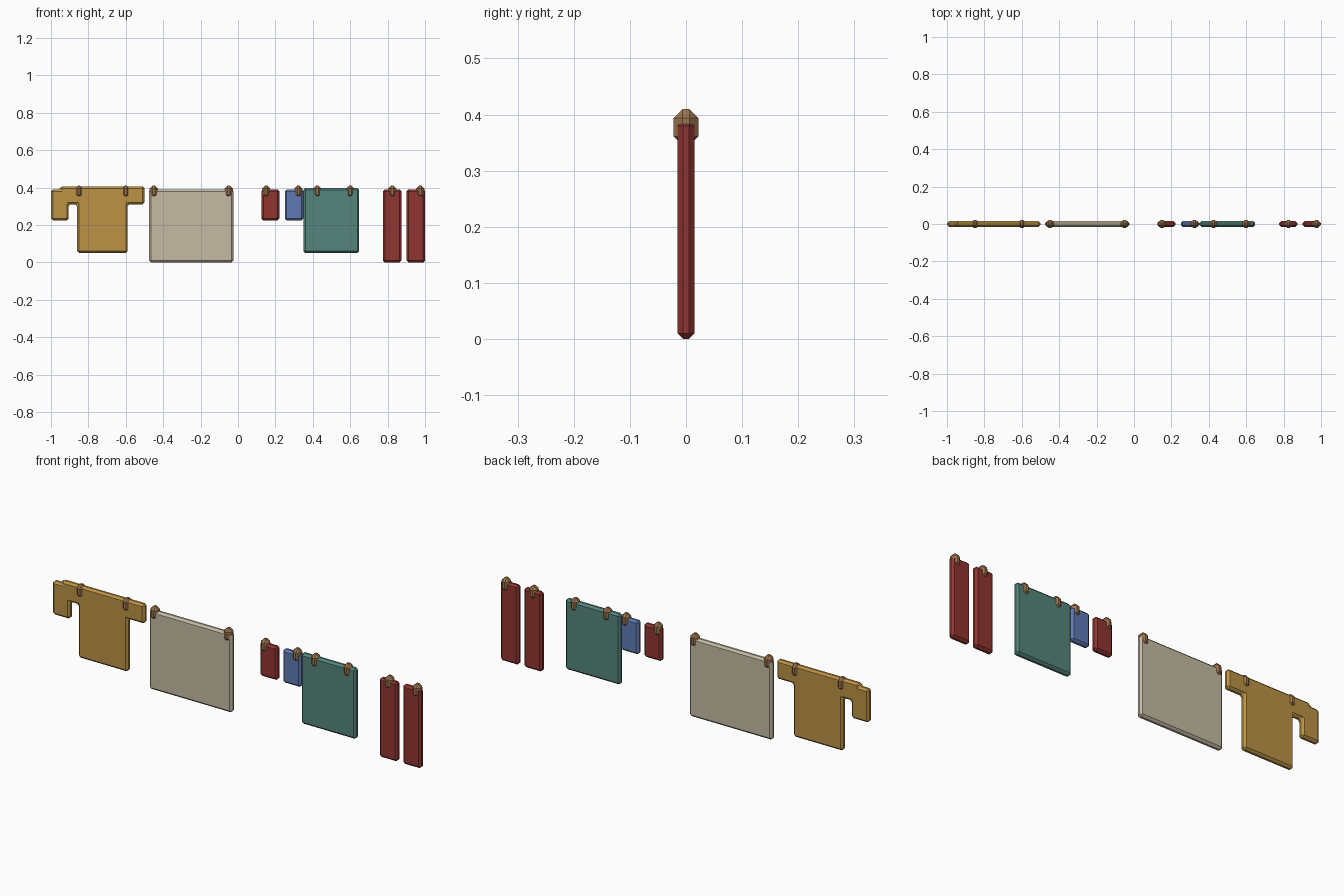
import bpy
import bmesh

cube = bpy.data.objects.get("Cube")
if cube:
    bpy.data.objects.remove(cube, do_unlink=True)


def make_material(name, rgb):
    mat = bpy.data.materials.new(name)
    mat.use_nodes = True
    mat.diffuse_color = (*rgb, 1)
    mat.node_tree.nodes["Principled BSDF"].inputs["Base Color"].default_value = (*rgb, 1)
    return mat


mustard = make_material("mustard cloth", (0.50, 0.29, 0.06))
linen = make_material("linen cloth", (0.56, 0.50, 0.37))
red = make_material("red cloth", (0.28, 0.035, 0.03))
blue = make_material("blue cloth", (0.12, 0.195, 0.46))
teal = make_material("teal cloth", (0.09, 0.235, 0.20))
wood = make_material("peg wood", (0.34, 0.18, 0.075))


def slab(name, outline, half_depth, bevel, mat):
    """Extrude an x-z outline through y and chamfer every edge."""
    bm = bmesh.new()
    face = bm.faces.new([bm.verts.new((x, -half_depth, z)) for x, z in outline])
    ext = bmesh.ops.extrude_face_region(bm, geom=[face])
    moved = [v for v in ext["geom"] if isinstance(v, bmesh.types.BMVert)]
    bmesh.ops.translate(bm, verts=moved, vec=(0, 2 * half_depth, 0))
    bmesh.ops.recalc_face_normals(bm, faces=bm.faces)
    bmesh.ops.bevel(bm, geom=bm.edges[:], offset=bevel, segments=1,
                    profile=0.5, affect='EDGES')
    bmesh.ops.recalc_face_normals(bm, faces=bm.faces)
    mesh = bpy.data.meshes.new(name)
    bm.to_mesh(mesh)
    bm.free()
    mesh.materials.append(mat)
    obj = bpy.data.objects.new(name, mesh)
    bpy.context.collection.objects.link(obj)
    return obj


def rect(x0, x1, z0, z1):
    return [(x0, z0), (x1, z0), (x1, z1), (x0, z1)]


CLOTH, CHAMFER = 0.015, 0.01

# Shirt: body, one straight sleeve and one hanging sleeve in a single outline
shirt = [(-0.86, 0.05), (-0.59, 0.05), (-0.59, 0.31), (-0.50, 0.31),
         (-0.50, 0.405), (-0.95, 0.405), (-0.95, 0.39), (-1.0, 0.39),
         (-1.0, 0.225), (-0.905, 0.225), (-0.905, 0.31), (-0.86, 0.31)]
slab("shirt", shirt, CLOTH, CHAMFER, mustard)

# Flat rectangular washing
for name, box, mat in [
    ("sheet", (-0.475, -0.025, 0, 0.39), linen),
    ("red_sock", (0.125, 0.222, 0.225, 0.39), red),
    ("blue_sock", (0.25, 0.349, 0.225, 0.39), blue),
    ("towel", (0.35, 0.648, 0.05, 0.397), teal),
    ("trouser_leg_right", (0.775, 0.873, 0, 0.39), red),
    ("trouser_leg_left", (0.902, 1.0, 0, 0.39), red),
]:
    slab(name, rect(*box), CLOTH, CHAMFER, mat)

# Faceted pegs clipped over the top edges
for i, x in enumerate([-0.85, -0.60, -0.45, -0.05, 0.15, 0.323,
                       0.424, 0.60, 0.825, 0.975]):
    slab(f"peg_{i + 1}", rect(x - 0.022, x + 0.022, 0.345, 0.41),
         0.022, 0.016, wood)
